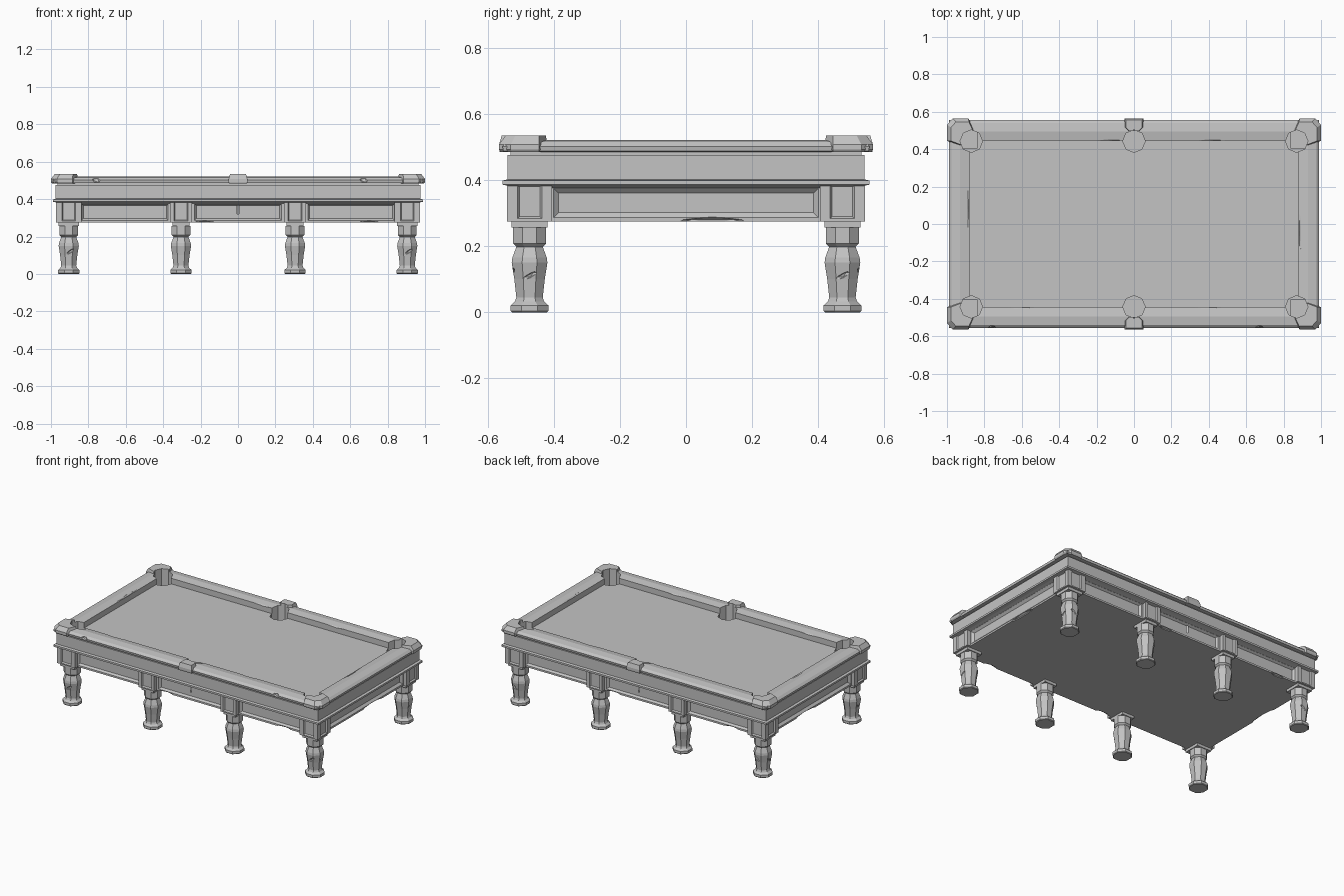
import bpy, bmesh, math
from mathutils import Vector, Matrix

if "Cube" in bpy.data.objects:
    bpy.data.objects.remove(bpy.data.objects["Cube"], do_unlink=True)

GREY = (0.55, 0.55, 0.55, 1)
mat = bpy.data.materials.new("plain_grey")
mat.use_nodes = True
mat.diffuse_color = GREY
mat.node_tree.nodes["Principled BSDF"].inputs["Base Color"].default_value = GREY

STRETCH = 0.435          # half length minus half width
LEG_Y = 0.473
LEG_XS = (-0.905, -0.305, 0.305, 0.905)
PX, PY, PR = 0.87, 0.443, 0.06   # pocket position and radius
SIGNS = (-1, 1)


def loft(bm, loops, closed=False):
    """Bridge loops of points; cap the ends, or close the tube."""
    rows = [[bm.verts.new(p) for p in loop] for loop in loops]
    pairs = list(zip(rows, rows[1:]))
    if closed:
        pairs.append((rows[-1], rows[0]))
    else:
        bm.faces.new(rows[0][::-1])
        bm.faces.new(rows[-1])
    n = len(rows[0])
    for a, b in pairs:
        for i in range(n):
            j = (i + 1) % n
            bm.faces.new((a[i], a[j], b[j], b[i]))


def make(name, bm, cutters=()):
    """Turn the mesh into an object and bake in any cuts."""
    bmesh.ops.recalc_face_normals(bm, faces=bm.faces[:])
    me = bpy.data.meshes.new(name)
    bm.to_mesh(me)
    bm.free()
    ob = bpy.data.objects.new(name, me)
    bpy.context.collection.objects.link(ob)
    me.materials.append(mat)
    for c in cutters:
        m = ob.modifiers.new("cut", 'BOOLEAN')
        m.operation, m.solver, m.object = 'DIFFERENCE', 'EXACT', c
    if cutters:
        dg = bpy.context.evaluated_depsgraph_get()
        baked = bpy.data.meshes.new_from_object(ob.evaluated_get(dg))
        ob.modifiers.clear()
        ob.data = baked
    return ob


def rect(hy, z):
    hx = hy + STRETCH
    return [Vector((x, y, z)) for x, y in ((-hx, -hy), (hx, -hy), (hx, hy), (-hx, hy))]


def ngon(x, y, z, r, sides=8, turn=0.0):
    return [Vector((x + r * math.cos(turn + math.tau * i / sides),
                    y + r * math.sin(turn + math.tau * i / sides), z)) for i in range(sides)]


def panel(bm, centre, out, half, z0, z1, depth, taper):
    """Tapered cutter for a recessed panel on a vertical face."""
    n = Vector((out[0], out[1], 0))
    t = Vector((-n.y, n.x, 0))
    loops = []
    for d, s in ((0.02, 0), (0, 0), (-depth, taper)):
        base = Vector((centre[0], centre[1], 0)) + n * d
        loops.append([base + t * u * (half - s) + Vector((0, 0, z)) for u, z in
                      ((-1, z0 + s), (1, z0 + s), (1, z1 - s), (-1, z1 - s))])
    loft(bm, loops)


def chip(bm, pos, size, tilt=0.0, axis='Y'):
    """Small faceted gouge for worn edges."""
    m = Matrix.Translation(pos) @ Matrix.Rotation(tilt, 4, axis) @ Matrix.Diagonal((*size, 1))
    bmesh.ops.create_icosphere(bm, subdivisions=1, radius=1, matrix=m)


# Cutters: pockets, skirt panels, block panels, worn chips
bm = bmesh.new()
for sy in SIGNS:
    for x in (-PX, 0, PX):
        loft(bm, [ngon(x, sy * PY, z, PR) for z in (0.32, 0.60)])
pocket_cut = make("pocket_cutter", bm)

bm = bmesh.new()
for s in SIGNS:
    for x in (-0.605, 0, 0.605):
        panel(bm, (x, s * 0.515), (0, s), 0.232, 0.287, 0.375, 0.014, 0.01)
    panel(bm, (s * (0.515 + STRETCH), 0), (s, 0), 0.40, 0.287, 0.375, 0.014, 0.015)
panel_cut = make("panel_cutter", bm)

bm = bmesh.new()
for x in LEG_XS:
    for s in SIGNS:
        panel(bm, (x, s * 0.541), (0, s), 0.037, 0.283, 0.41, 0.009, 0.006)
        if abs(x) > 0.5:
            sx = math.copysign(1, x)
            panel(bm, (sx * 0.973, s * LEG_Y), (sx, 0), 0.037, 0.283, 0.41, 0.009, 0.006)
block_cut = make("block_panel_cutter", bm)

bm = bmesh.new()
for x in (-0.76, 0.67):
    chip(bm, (x, -0.56, 0.505), (0.03, 0.018, 0.02), 0.4)
for x, y in ((-0.12, 0.445), (0.42, 0.445), (-0.6, -0.445), (0.4, -0.445)):
    chip(bm, (x, y, 0.52), (0.11, 0.01, 0.012))
for x, y in ((-0.885, 0.08), (0.885, -0.05), (-0.988, -0.23)):
    chip(bm, (x, y, 0.52), (0.01, 0.15, 0.012))
rail_chips = make("rail_chip_cutter", bm)

bm = bmesh.new()
for s in SIGNS:
    for x in (-0.18, 0.7):
        chip(bm, (x * -s, s * 0.517, 0.274), (0.06, 0.02, 0.012))
    chip(bm, (s * 0.952, 0.08, 0.274), (0.02, 0.12, 0.015))
skirt_chips = make("skirt_chip_cutter", bm)

bm = bmesh.new()
for x in (-0.905, 0.905):
    for s in SIGNS:
        sx = math.copysign(1, x)
        chip(bm, (x + sx * 0.054, s * LEG_Y, 0.11), (0.014, 0.03, 0.009), 0.5, 'X')
        chip(bm, (x + 0.01, s * (LEG_Y + 0.052), 0.12), (0.03, 0.012, 0.009), -0.6)
leg_chips = make("leg_chip_cutter", bm)

# Frame: skirt, moulding, apron and flat bed
bm = bmesh.new()
loft(bm, [rect(hy, z) for hy, z in (
    (0.515, 0.275), (0.515, 0.376), (0.535, 0.382), (0.555, 0.386), (0.555, 0.398),
    (0.54, 0.402), (0.54, 0.475))])
make("table_frame", bm, (pocket_cut, panel_cut, skirt_chips))

# Cushion rail: one profile swept round the bed
bm = bmesh.new()
loft(bm, [rect(hy, z) for hy, z in (
    (0.53, 0.46), (0.53, 0.485), (0.552, 0.487), (0.555, 0.502), (0.54, 0.515),
    (0.495, 0.521), (0.445, 0.513), (0.445, 0.46))], closed=True)
make("cushion_rail", bm, (pocket_cut, rail_chips))

# Pocket caps
CAP_LEVELS = ((0.484, 0.96), (0.492, 1.0), (0.508, 1.0), (0.535, 0.84))
CORNER = ((1.0, 0.445), (1.0, 0.53), (0.968, 0.565), (0.885, 0.565),
          (0.855, 0.50), (PX, PY), (0.935, 0.42))
SIDE = ((0.05, 0.515), (0.05, 0.565), (-0.05, 0.565), (-0.05, 0.515),
        (-0.03, 0.495), (0.03, 0.495))


def cap(name, outline, centre, sx, sy):
    bm = bmesh.new()
    cx, cy = centre
    loft(bm, [[Vector((sx * (cx + (x - cx) * k), sy * (cy + (y - cy) * k), z))
               for x, y in outline] for z, k in CAP_LEVELS])
    make(name, bm, (pocket_cut,))


for sy, end in ((-1, "front"), (1, "back")):
    cap(f"{end}_side_pocket_cap", SIDE, (0, 0.515), 1, sy)
    for sx, side in ((-1, "right"), (1, "left")):
        cap(f"{end}_{side}_corner_cap", CORNER, (PX, PY), sx, sy)

# Turned eight-sided legs under square blocks
LEG = ((0.053, 0), (0.057, 0.004), (0.057, 0.021), (0.044, 0.033), (0.040, 0.045),
       (0.046, 0.10), (0.054, 0.15), (0.052, 0.165), (0.040, 0.198), (0.050, 0.208),
       (0.050, 0.257))
for i, x in enumerate(LEG_XS):
    for s, end in ((-1, "front"), (1, "back")):
        y = s * LEG_Y
        bm = bmesh.new()
        loft(bm, [ngon(x, y, z, r / math.cos(math.pi / 8), 8, math.pi / 8) for r, z in LEG])
        make(f"{end}_leg_{i + 1}", bm, (leg_chips,))
        wide = 0.068 if abs(x) > 0.5 else 0.058
        bm = bmesh.new()
        loft(bm, [[Vector((x + u * (wide - d), y + v * (0.068 - d), z))
                   for u, v in ((-1, -1), (1, -1), (1, 1), (-1, 1))]
                  for z, d in ((0.256, 0.013), (0.274, 0.013), (0.275, 0), (0.396, 0))])
        make(f"{end}_leg_block_{i + 1}", bm, (block_cut,))

# Remove the helpers now that the cuts are baked
for c in (pocket_cut, panel_cut, block_cut, rail_chips, skirt_chips, leg_chips):
    bpy.data.objects.remove(c, do_unlink=True)
